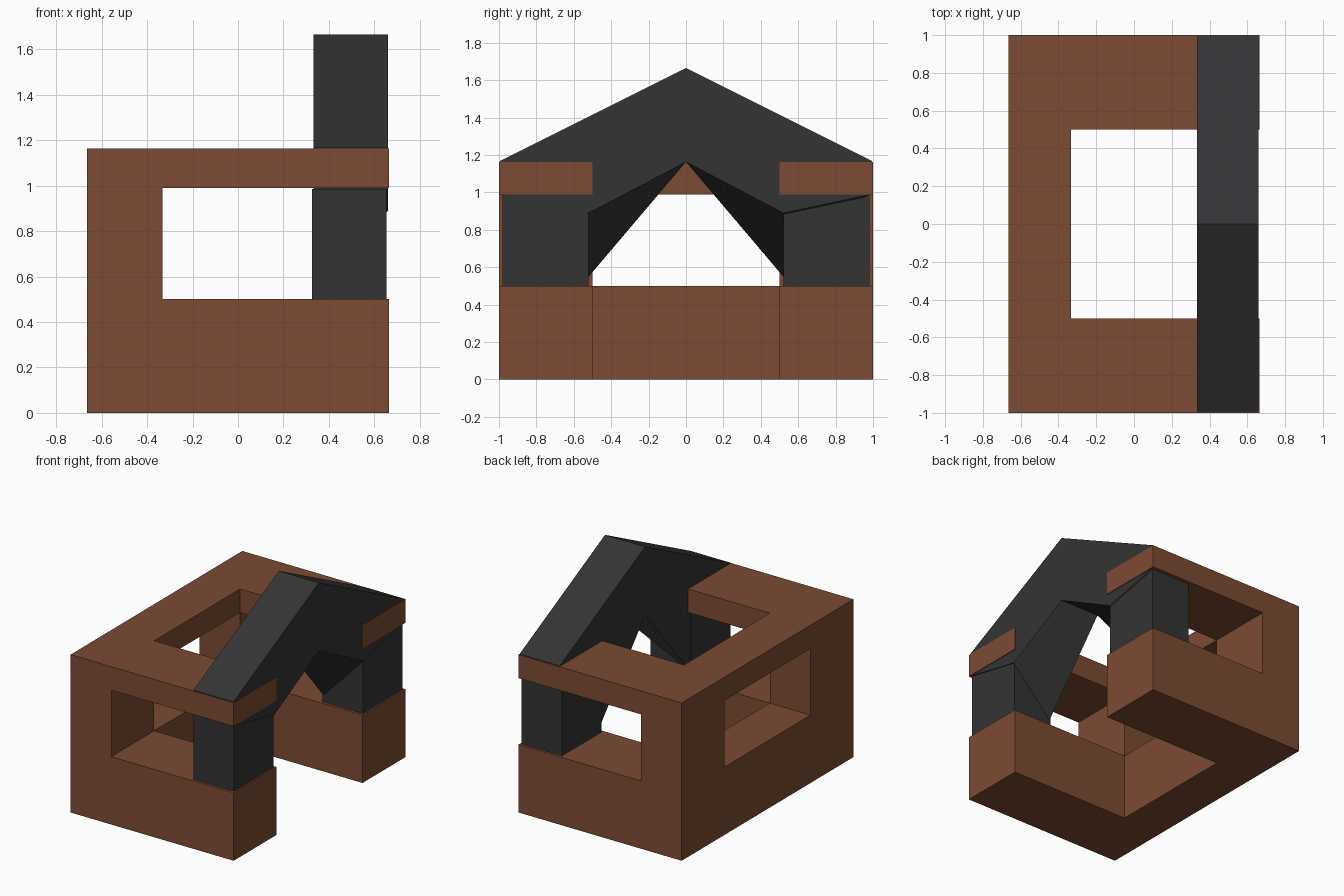
import bpy, bmesh

if "Cube" in bpy.data.objects:
    bpy.data.objects.remove(bpy.data.objects["Cube"])


def material(name, color):
    m = bpy.data.materials.new(name)
    m.diffuse_color = (*color, 1)
    m.use_nodes = True
    m.node_tree.nodes["Principled BSDF"].inputs["Base Color"].default_value = m.diffuse_color
    return m


BROWN = material("brown_clay", (0.20, 0.07, 0.033))
DARK = material("dark_slate", (0.034, 0.034, 0.036))


def loft(name, loop_a, loop_b, mat):
    """Solid between two matching loops of 3D points."""
    bm = bmesh.new()
    a = [bm.verts.new(p) for p in loop_a]
    b = [bm.verts.new(p) for p in loop_b]
    bm.faces.new(a)
    bm.faces.new(b)
    n = len(a)
    for i in range(n):
        j = (i + 1) % n
        bm.faces.new((a[i], a[j], b[j], b[i]))
    bmesh.ops.recalc_face_normals(bm, faces=bm.faces)
    mesh = bpy.data.meshes.new(name)
    bm.to_mesh(mesh)
    bm.free()
    mesh.materials.append(mat)
    obj = bpy.data.objects.new(name, mesh)
    bpy.context.collection.objects.link(obj)
    return obj


def slab(name, outline, z0, z1, mat):
    return loft(name, [(x, y, z0) for x, y in outline],
                [(x, y, z1) for x, y in outline], mat)


def rect(x0, x1, y0, y1):
    return [(x0, y0), (x1, y0), (x1, y1), (x0, y1)]


# U-shaped lower wall and upper beam, open towards +x
X, XI, Y, YI = 0.665, 0.333, 1.0, 0.5
u_shape = [(-X, -Y), (X, -Y), (X, -YI), (-XI, -YI),
           (-XI, YI), (X, YI), (X, Y), (-X, Y)]
slab("lower_wall", u_shape, 0.0, 0.5, BROWN)
slab("upper_beam", u_shape, 0.99, 1.163, BROWN)

# Corner posts at the back and dark doorway posts
for side, s in (("front", -1), ("rear", 1)):
    slab(side + "_corner_post",
         rect(-X, -XI, *sorted((s * YI, s * Y))), 0.5, 0.99, BROWN)
    slab(side + "_doorway_post",
         rect(0.325, 0.653, *sorted((s * 0.52, s * 0.98))), 0.5, 0.985, DARK)


# Gable over the doorway: its arch is splayed, lower on the inside face
def gable_loop(x, spring_z):
    half = [(0.995, 1.167), (0.97, 0.985), (0.52, spring_z)]
    pts = [(0, 1.665)] + half + [(0, 1.163)]
    pts += [(-y, z) for y, z in reversed(half)]
    return [(x, y, z) for y, z in pts]


loft("gable", gable_loop(0.66, 0.89), gable_loop(0.333, 0.55), DARK)
